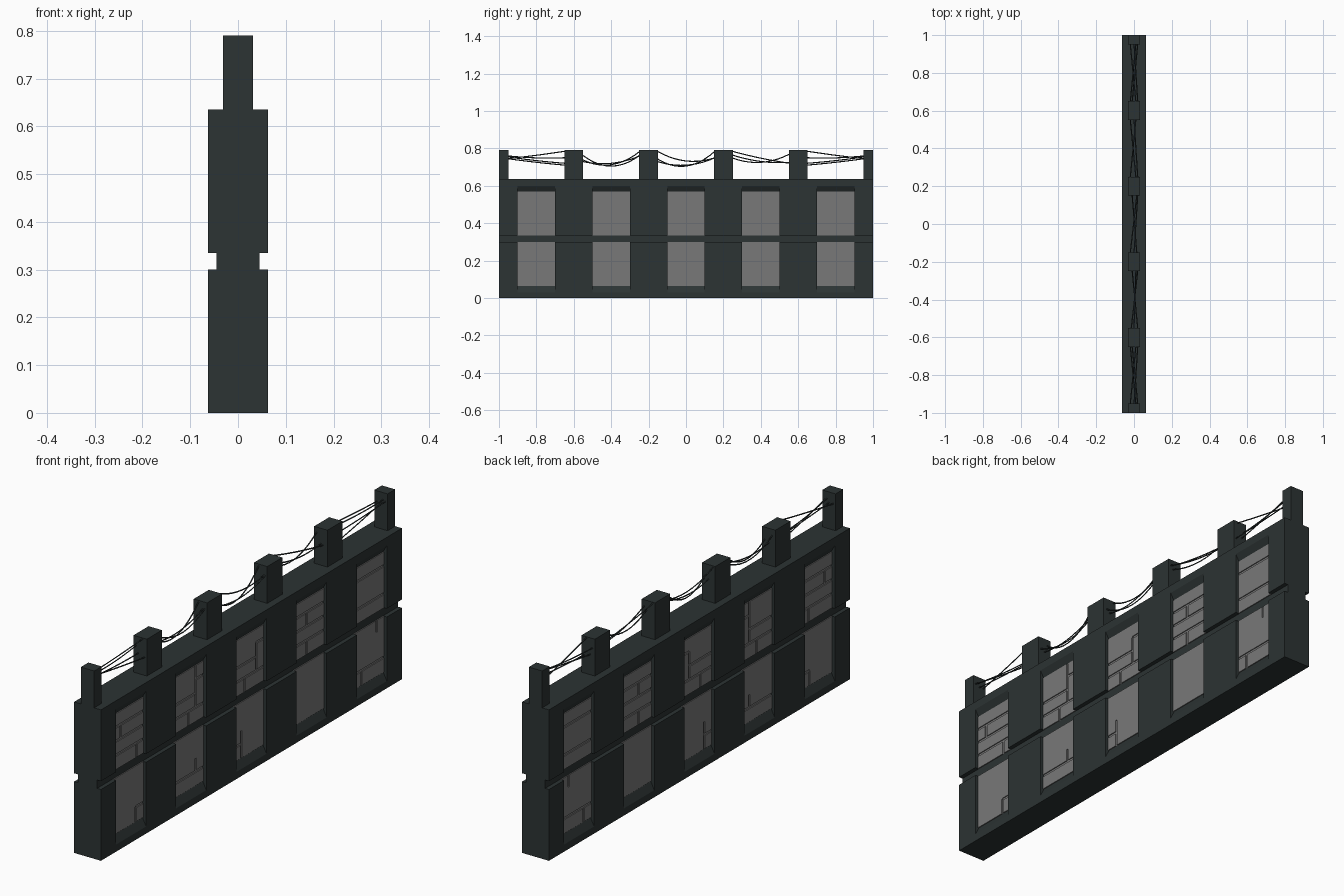
import bpy, bmesh
from mathutils import Vector

if "Cube" in bpy.data.objects:
    bpy.data.objects.remove(bpy.data.objects["Cube"])


def material(name, c):
    m = bpy.data.materials.new(name)
    m.diffuse_color = (*c, 1)
    m.use_nodes = True
    m.node_tree.nodes["Principled BSDF"].inputs["Base Color"].default_value = m.diffuse_color
    return m


DARK = material("dark_metal", (0.025, 0.033, 0.033))
GREY = material("grey_stone", (0.19, 0.19, 0.19))


def finish(name, bm, mat):
    bmesh.ops.remove_doubles(bm, verts=bm.verts, dist=1e-5)
    bmesh.ops.recalc_face_normals(bm, faces=bm.faces)
    me = bpy.data.meshes.new(name)
    bm.to_mesh(me)
    bm.free()
    me.materials.append(mat)
    ob = bpy.data.objects.new(name, me)
    bpy.context.collection.objects.link(ob)
    return ob


def prism(name, half, y0, y1, mat=DARK):
    """Symmetric x/z half profile swept along y."""
    prof = half + [(-x, z) for x, z in reversed(half)]
    bm = bmesh.new()
    face = bm.faces.new([bm.verts.new((x, y0, z)) for x, z in prof])
    ext = bmesh.ops.extrude_face_region(bm, geom=[face], use_keep_orig=True)
    bmesh.ops.translate(bm, vec=(0, y1 - y0, 0),
                        verts=[v for v in ext["geom"] if isinstance(v, bmesh.types.BMVert)])
    return finish(name, bm, mat)


W, G, TOP = 0.0625, 0.045, 0.635
BAYS = [-0.8, -0.4, 0, 0.4, 0.8]

# Pilasters with the mid-height groove
pil = [(W, 0), (W, .30), (G, .30), (G, .335), (W, .335), (W, TOP)]
edges = [-1] + [e for b in BAYS for e in (b - .1, b + .1)] + [1]
for i in range(0, len(edges), 2):
    prism("pilaster", pil, edges[i], edges[i + 1])

# Recessed bays with sloping sill and lintel
bay = [(W, 0), (W, .03), (G, .065), (G, .57), (W, .60), (W, TOP)]
for b in BAYS:
    prism("recessed_bay", bay, b - .1, b + .1)

# Top posts
POSTS = [(-1, -.95), (-.65, -.55), (-.25, -.15), (.15, .25), (.55, .65), (.95, 1)]
for y0, y1 in POSTS:
    prism("top_post", [(.031, TOP), (.031, .79)], y0, y1)


# Stone panels with joint grooves; h = (z, y0, y1), v = (y, z0, z1), y relative to bay
def panel(name, yc, z0, z1, hs, vs):
    t = .005
    rects = [(a, b, z - t, z + t) for z, a, b in hs] + [(y - t, y + t, a, b) for y, a, b in vs]
    lim = lambda v, a, b: round(min(max(v, a), b), 4)
    ys = sorted({-.1, .1} | {lim(e, -.1, .1) for r in rects for e in r[:2]})
    zs = sorted({z0, z1} | {lim(e, z0, z1) for r in rects for e in r[2:]})
    bm = bmesh.new()
    x = G + .0005
    vert = {(y, z): bm.verts.new((x, yc + y, z)) for y in ys for z in zs}
    raised = []
    for ya, yb in zip(ys, ys[1:]):
        for za, zb in zip(zs, zs[1:]):
            f = bm.faces.new([vert[p] for p in ((ya, za), (yb, za), (yb, zb), (ya, zb))])
            cy, cz = (ya + yb) / 2, (za + zb) / 2
            if not any(r[0] < cy < r[1] and r[2] < cz < r[3] for r in rects):
                raised.append(f)
    ext = bmesh.ops.extrude_face_region(bm, geom=raised)
    bmesh.ops.translate(bm, vec=(.004, 0, 0),
                        verts=[v for v in ext["geom"] if isinstance(v, bmesh.types.BMVert)])
    ob = finish(name, bm, GREY)
    mir = ob.modifiers.new("mirror", "MIRROR")
    mir.use_axis = (True, False, False)


A, B, C = .513, .454, .395
full = lambda z: (z, -.1, .1)
UPPER = [
    ([full(A), full(B), full(C)], [(-.05, B, A), (.055, .335, C)]),
    ([(A, .05, .1), (B, -.1, .05), full(C)], [(.05, C, .57), (0, .335, C)]),
    ([(A, .05, .1), (B, -.1, .05), full(C)], [(.05, C, A), (-.025, .335, C)]),
    ([full(A), full(B), full(C)], [(-.015, B, A), (-.015, .335, C)]),
    ([full(A), full(C)], []),
]
LOWER = [
    ([(.128, .05, .1)], [(.05, .065, .128)]),
    ([full(.125)], [(.05, .125, .18)]),
    ([(.125, -.1, -.05)], [(-.05, .065, .18)]),
    ([], []),
    ([full(.128)], [(-.05, .065, .128), (.05, .25, .30)]),
]
for b, up, lo in zip(BAYS, UPPER, LOWER):
    panel("upper_stone_panel", b, .335, .57, *up)
    panel("lower_stone_panel", b, .065, .30, *lo)

# Sagging wires strung between posts: (z start, z end, sag, x start, x end)
LOOSE = [(.785, .75, .035, -.02, .015), (.745, .785, .06, .015, -.01), (.73, .75, .03, 0, .02)]
WIRES = [
    [(.745, .785, .002, -.02, .01), (.755, .72, .003, .02, -.01), (.745, .71, .002, 0, .02),
     (.76, .75, .006, .01, -.02)],
    [(.765, .765, .06, -.015, .02), (.74, .785, .05, .02, -.01), (.73, .76, .025, 0, .01)],
    LOOSE,
    [(.785, .72, .005, -.02, .01), (.75, .77, .035, .01, -.02), (.765, .725, .015, .02, 0)],
    [(.785, .745, .002, .01, -.02), (.72, .755, .003, -.01, .02), (.71, .745, .002, .02, 0),
     (.75, .76, .006, -.02, .01)],
]
WIRES[3], WIRES[1] = WIRES[3], WIRES[1]
cu = bpy.data.curves.new("wires", "CURVE")
cu.dimensions = "3D"
cu.bevel_depth = .003
cu.bevel_resolution = 0
cu.materials.append(DARK)
N = 10
for (p, q), span in zip(zip(POSTS, POSTS[1:]), WIRES):
    ya, yb = p[1] - .005, q[0] + .005
    for za, zb, sag, xa, xb in span:
        s = cu.splines.new("POLY")
        s.points.add(N)
        a, b = Vector((xa, ya, za)), Vector((xb, yb, zb))
        for i in range(N + 1):
            t = i / N
            c = a.lerp(b, t)
            c.z -= sag * 4 * t * (1 - t)
            s.points[i].co = (*c, 1)
bpy.context.collection.objects.link(bpy.data.objects.new("wires", cu))
